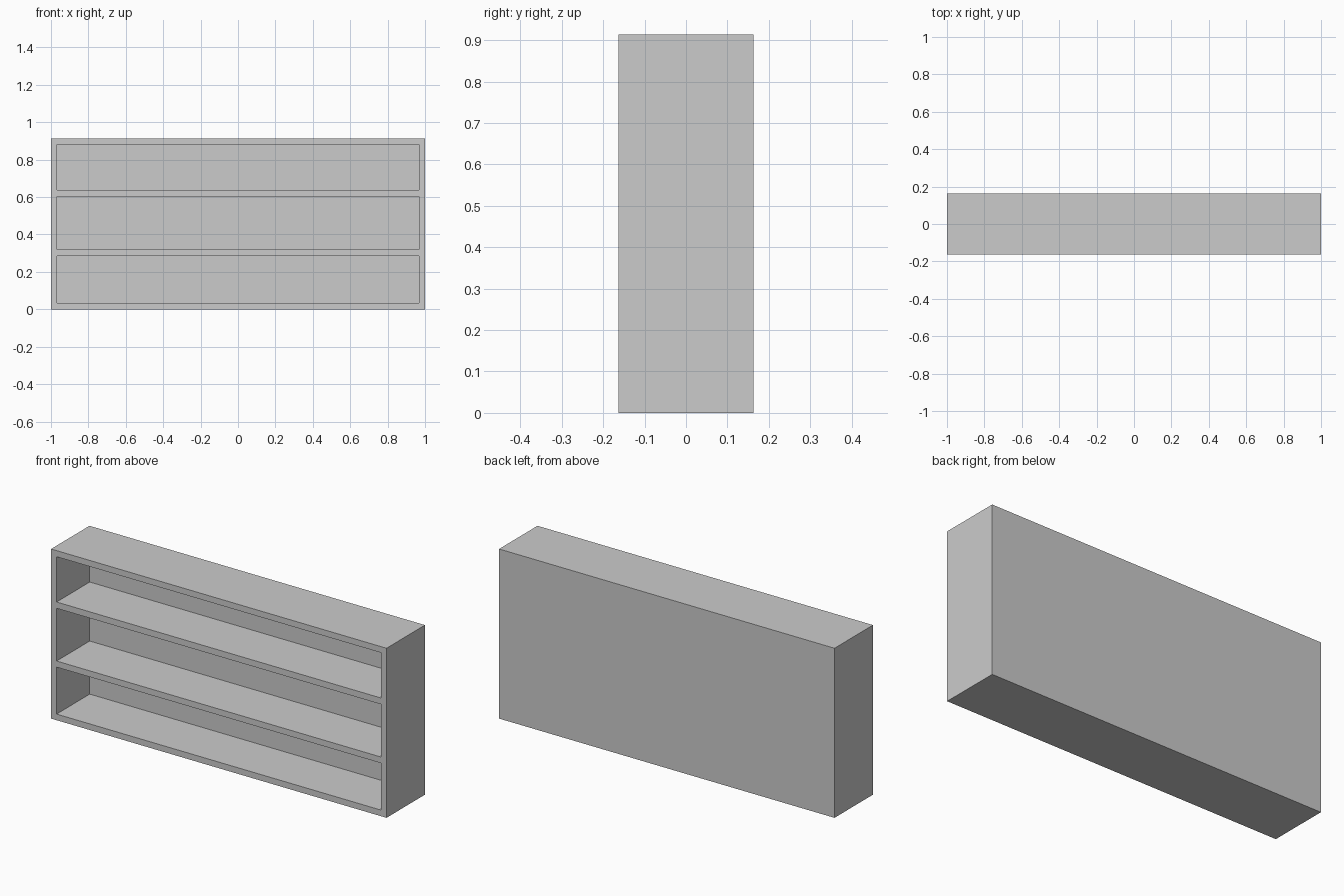
import bpy

if "Cube" in bpy.data.objects:
    bpy.data.objects.remove(bpy.data.objects["Cube"])

W, D, H = 2.0, 0.327, 0.914   # overall size
T = 0.033                     # board thickness
BACK = 0.045                  # back panel thickness


def box(name, lo, hi):
    bpy.ops.mesh.primitive_cube_add(size=1)
    ob = bpy.context.object
    ob.name = name
    for v in ob.data.vertices:
        v.co = [a if c < 0 else b for c, a, b in zip(v.co, lo, hi)]
    return ob


# Solid cabinet body
body = box("bookcase", (-W / 2, -D / 2, 0), (W / 2, D / 2, H))

# Three open compartments cut from the front, leaving two shelves
openings = [(T, 0.286), (0.319, 0.603), (0.637, H - T)]
for z0, z1 in openings:
    cutter = box("compartment_cutter",
                 (-W / 2 + T, -D / 2 - 0.1, z0),
                 (W / 2 - T, D / 2 - BACK, z1))
    cutter.hide_render = True
    mod = body.modifiers.new("compartment", 'BOOLEAN')
    mod.operation = 'DIFFERENCE'
    mod.solver = 'EXACT'
    mod.object = cutter
    bpy.context.view_layer.objects.active = body
    bpy.ops.object.modifier_apply(modifier=mod.name)
    bpy.data.objects.remove(cutter, do_unlink=True)
